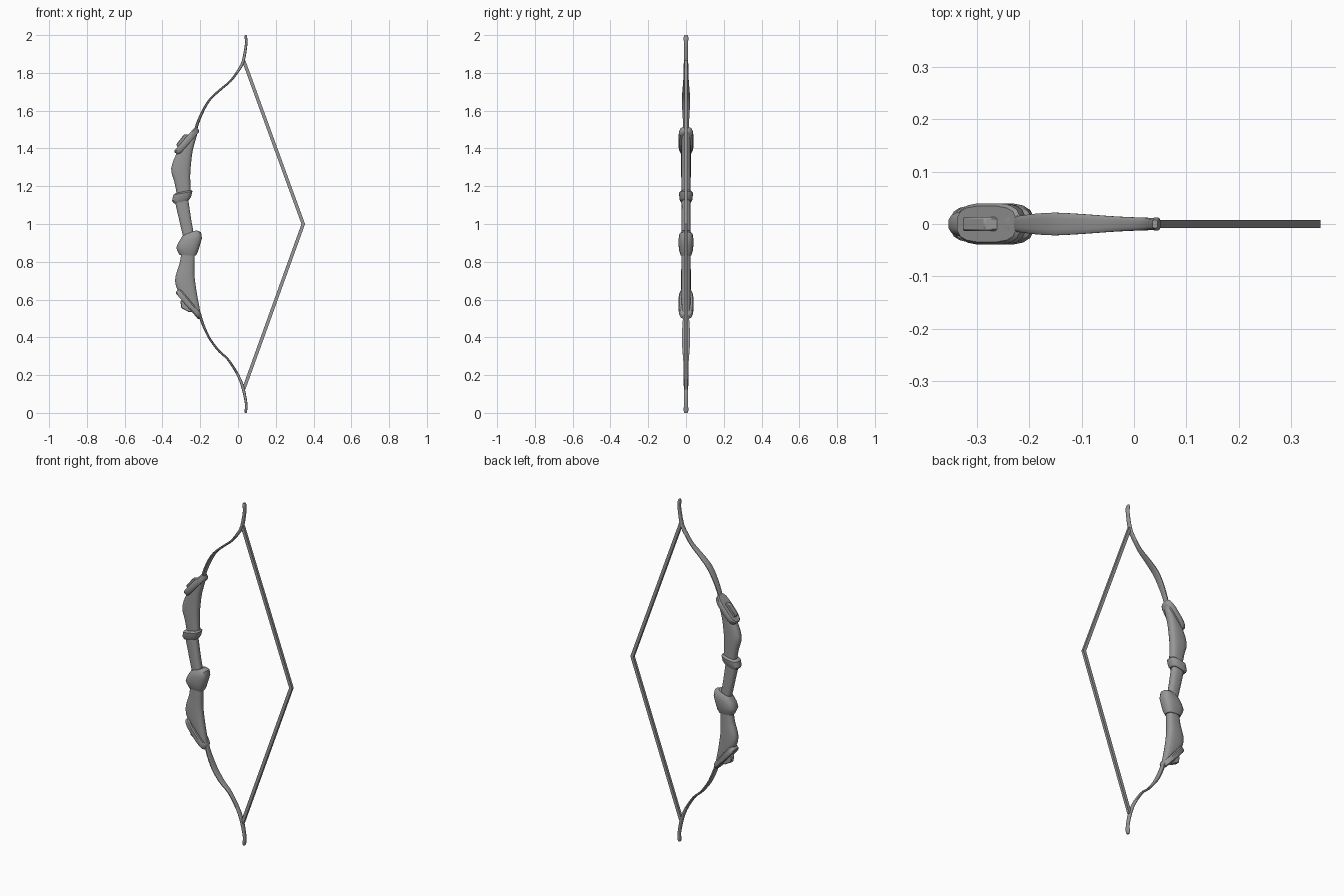
import bpy, math
from mathutils import Vector

if "Cube" in bpy.data.objects:
    bpy.data.objects.remove(bpy.data.objects["Cube"])

grey = bpy.data.materials.new("dark_grey")
grey.diffuse_color = (0.31, 0.31, 0.31, 1)
grey.use_nodes = True
grey.node_tree.nodes["Principled BSDF"].inputs["Base Color"].default_value = grey.diffuse_color


def mesh_object(name, verts, faces, angle=40):
    me = bpy.data.meshes.new(name)
    me.from_pydata(verts, [], faces)
    me.update()
    me.materials.append(grey)
    ob = bpy.data.objects.new(name, me)
    bpy.context.collection.objects.link(ob)
    bpy.ops.object.select_all(action='DESELECT')
    ob.select_set(True)
    bpy.context.view_layer.objects.active = ob
    bpy.ops.object.mode_set(mode='EDIT')
    bpy.ops.mesh.select_all(action='SELECT')
    bpy.ops.mesh.normals_make_consistent(inside=False)
    bpy.ops.object.mode_set(mode='OBJECT')
    bpy.ops.object.shade_smooth_by_angle(angle=math.radians(angle))
    return ob


def loft(name, rings, power=0.7, n=16, angle=40):
    """Each ring: left x, left z, right x, right z, half width in y."""
    verts, faces = [], []
    for lx, lz, rx, rz, w in rings:
        for i in range(n):
            a = 2 * math.pi * (i + 0.5) / n
            c, s = [math.copysign(abs(v) ** power, v) for v in (math.cos(a), math.sin(a))]
            verts.append(((lx + rx) / 2 + c * (rx - lx) / 2, s * w,
                          (lz + rz) / 2 + c * (rz - lz) / 2))
    for k in range(len(rings) - 1):
        for i in range(n):
            j = (i + 1) % n
            faces.append((k * n + i, k * n + j, k * n + n + j, k * n + n + i))
    faces += [tuple(range(n)), tuple(range(len(verts) - n, len(verts)))]
    return mesh_object(name, verts, faces, angle)


def smooth_path(pts, steps):
    """Points interpolated with a Catmull-Rom curve."""
    p = [Vector(q) for q in pts]
    path = []
    for i in range(len(p) - 1):
        a, b, c, d = p[max(i - 1, 0)], p[i], p[i + 1], p[min(i + 2, len(p) - 1)]
        for k in range(steps):
            t = k / steps
            path.append(0.5 * (2 * b + (c - a) * t + (2 * a - 5 * b + 4 * c - d) * t * t
                               + (3 * b - a - 3 * c + d) * t ** 3))
    return path + [p[-1]]


def limb(name, pts):
    """Flat bent strip along a smoothed path of x, z, half width, half thickness."""
    path = smooth_path(pts, 3)
    rings = []
    for i, q in enumerate(path):
        t = path[min(i + 1, len(path) - 1)] - path[max(i - 1, 0)]
        nx, nz = Vector((abs(t[1]), -t[0] * math.copysign(1, t[1]))).normalized() * q[3]
        rings.append((q[0] - nx, q[1] - nz, q[0] + nx, q[1] + nz, q[2]))
    loft(name, rings, 0.6, 12)


def prism(name, profile, w):
    n = len(profile)
    verts = [(x, y, z) for y in (-w, w) for x, z in profile]
    faces = [tuple(range(n)), tuple(range(n, 2 * n))]
    faces += [(i, (i + 1) % n, (i + 1) % n + n, i + n) for i in range(n)]
    ob = mesh_object(name, verts, faces, 30)
    bev = ob.modifiers.new("bevel", 'BEVEL')
    bev.width, bev.segments = 0.003, 1


def band(name, inner, outer, w):
    """Slanted pad wrapped around the riser, with rounded rims."""
    rings = []
    for t, s in ((0, 0.86), (0.2, 1), (0.8, 1), (1, 0.86)):
        l, r = [Vector(a).lerp(Vector(b), t) for a, b in zip(inner, outer)]
        m = (l + r) / 2
        l, r = m + (l - m) * (0.5 + s / 2), m + (r - m) * (0.5 + s / 2)
        rings.append((l.x, l.y, r.x, r.y, w * s))
    loft(name, rings, 0.65)


# Flexible limbs
limb("upper_limb", [
    (.04, 2.0, .008, .005), (.042, 1.985, .013, .007), (.043, 1.95, .011, .007),
    (.027, 1.86, .012, .008), (0, 1.81, .013, .007), (-.04, 1.757, .015, .006),
    (-.095, 1.71, .019, .006), (-.148, 1.66, .022, .006), (-.185, 1.60, .020, .007),
    (-.215, 1.53, .016, .008), (-.225, 1.49, .016, .008)])
limb("lower_limb", [
    (.04, 0.0, .008, .005), (.042, .015, .013, .007), (.043, .05, .011, .007),
    (.027, .13, .012, .008), (0, .20, .013, .007), (-.053, .283, .015, .006),
    (-.10, .327, .019, .006), (-.148, .39, .022, .006), (-.18, .455, .020, .007),
    (-.2, .51, .016, .008), (-.213, .55, .016, .008)])

# Riser bodies
loft("upper_riser", smooth_path([
    (-.24, 1.50, -.215, 1.52, .017), (-.295, 1.43, -.217, 1.47, .024),
    (-.332, 1.36, -.238, 1.395, .026), (-.35, 1.315, -.248, 1.32, .026),
    (-.354, 1.275, -.252, 1.27, .026), (-.338, 1.225, -.252, 1.225, .025),
    (-.325, 1.16, -.25, 1.165, .024)], 2))
loft("lower_riser", smooth_path([
    (-.3, .85, -.228, .85, .025), (-.31, .79, -.23, .78, .025),
    (-.325, .745, -.23, .73, .026), (-.334, .70, -.225, .685, .026),
    (-.318, .645, -.215, .62, .025), (-.27, .58, -.2, .54, .022),
    (-.205, .51, -.194, .50, .017)], 2))

# Grip with its collar and hand rest
loft("grip", [
    (-.335, 1.13, -.267, 1.15, .023), (-.328, 1.09, -.26, 1.11, .023),
    (-.307, 1.00, -.247, 1.02, .023), (-.288, .92, -.232, .94, .023)])
loft("grip_collar", [
    (-.33, 1.163, -.248, 1.18, .028), (-.343, 1.154, -.241, 1.173, .037),
    (-.350, 1.122, -.248, 1.143, .035), (-.338, 1.108, -.258, 1.128, .027)])
loft("hand_rest", [
    (-.295, .938, -.22, .967, .026), (-.301, .925, -.195, .957, .036),
    (-.315, .905, -.19, .925, .040), (-.328, .875, -.2, .89, .039),
    (-.322, .86, -.212, .852, .036), (-.31, .836, -.222, .832, .028)])

# Slanted limb pads and the small blocks on them
band("upper_pad", ((-.315, 1.362), (-.203, 1.49)), ((-.342, 1.383), (-.220, 1.522)), .040)
band("lower_pad", ((-.308, .66), (-.19, .52)), ((-.334, .638), (-.206, .490)), .040)
prism("upper_block", [(-.328, 1.42), (-.285, 1.475), (-.255, 1.475), (-.31, 1.395)], .013)
prism("lower_block", [(-.305, .59), (-.30, .555), (-.257, .532), (-.22, .545), (-.285, .61)], .013)

# Drawn string, square in section
hx, hy = .0095, .0075
sv = [(x + s * hx, y * hy, z) for x, z in ((.03, 1.865), (.3455, 1.0), (.03, .125))
      for s, y in ((-1, -1), (1, -1), (1, 1), (-1, 1))]
sf = [(k + i, k + (i + 1) % 4, k + 4 + (i + 1) % 4, k + 4 + i) for k in (0, 4) for i in range(4)]
mesh_object("bow_string", sv, sf + [(0, 1, 2, 3), (8, 9, 10, 11)], 20)
